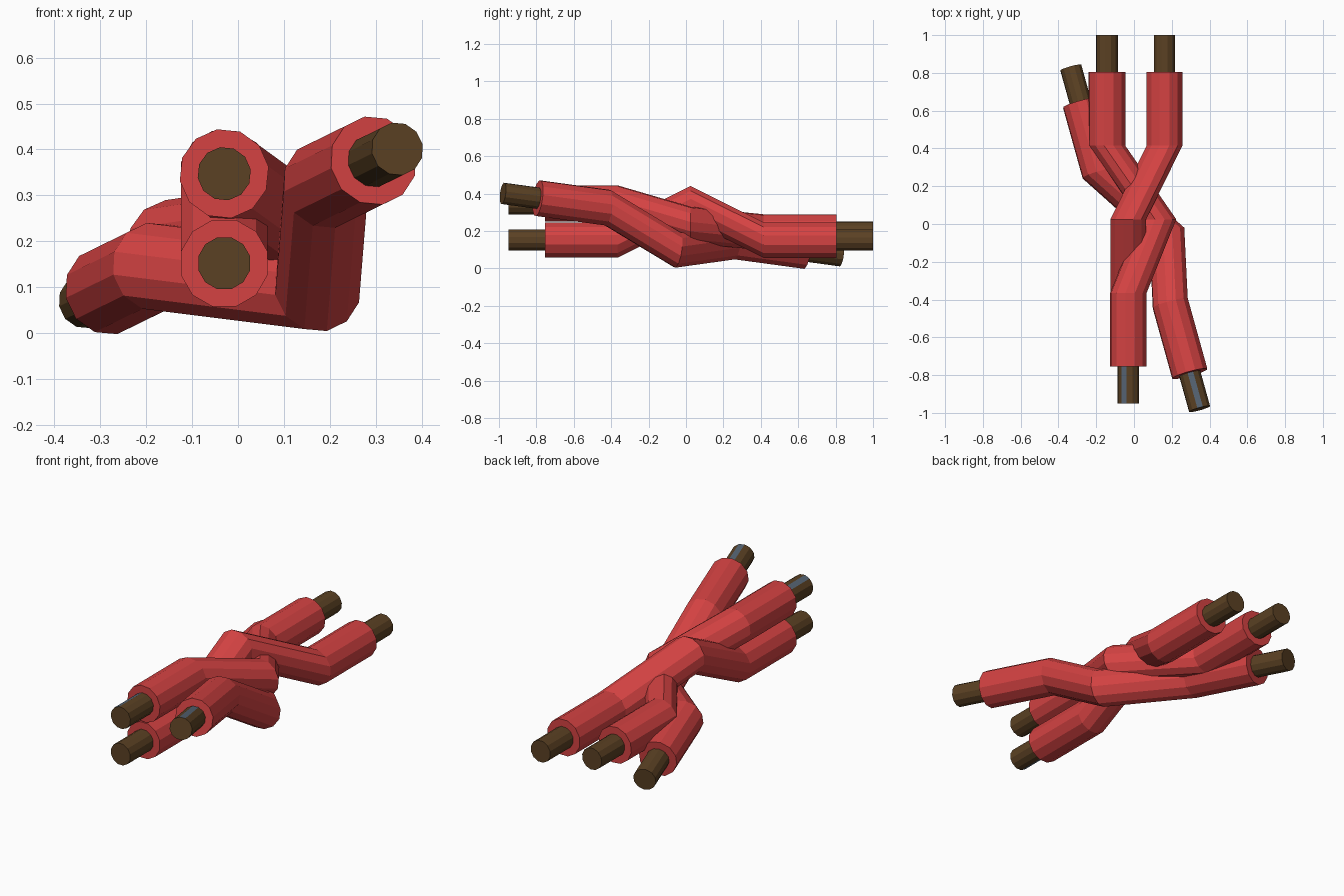
import bpy, bmesh, math
from mathutils import Vector

if "Cube" in bpy.data.objects:
    bpy.data.objects.remove(bpy.data.objects["Cube"])

SIDES, R_SLEEVE, R_CORE = 12, 0.098, 0.0585
STEP, TIP = 0.39, 0.195            # spacing of bends, bare wire length


def material(name, rgb):
    m = bpy.data.materials.new(name)
    m.diffuse_color = (*rgb, 1)
    m.use_nodes = True
    m.node_tree.nodes["Principled BSDF"].inputs["Base Color"].default_value = m.diffuse_color
    return m


RED = material("red_insulation", (0.66, 0.055, 0.055))
BROWN = material("brown_wire", (0.105, 0.053, 0.017))
BLUE = material("blue_grey_fleck", (0.09, 0.125, 0.17))


def tube(name, centres, radius, e1, e2, roll, mats, fleck=None):
    """Sheared tube: every ring lies in the plane spanned by e1 and e2."""
    bm = bmesh.new()
    rings = []
    for c in centres:
        ring = []
        for k in range(SIDES):
            a = roll + math.tau * (k - 0.5) / SIDES
            ring.append(bm.verts.new(c + radius * (math.cos(a) * e1 + math.sin(a) * e2)))
        rings.append(ring)
    for r0, r1 in zip(rings, rings[1:]):
        for k in range(SIDES):
            n = (k + 1) % SIDES
            f = bm.faces.new((r0[k], r0[n], r1[n], r1[k]))
            f.material_index = 1 if k == fleck else 0
    bm.faces.new(rings[0])
    bm.faces.new(rings[-1])
    bmesh.ops.recalc_face_normals(bm, faces=bm.faces)
    me = bpy.data.meshes.new(name)
    bm.to_mesh(me)
    bm.free()
    for m in mats:
        me.materials.append(m)
    bpy.context.collection.objects.link(bpy.data.objects.new(name, me))


def strand(name, front_bend, direction, roll_deg):
    d = Vector(direction).normalized()
    e1 = d.cross(Vector((0, 0, 1))).normalized()
    e2 = e1.cross(d)
    roll = math.radians(roll_deg)

    def offset(length, deg):
        a = roll + math.radians(deg)
        return length * (math.cos(a) * e1 + math.sin(a) * e2)

    # front end, front bend, crossing, rear bend, rear end
    bend1 = Vector(front_bend)
    cross = bend1 + STEP * d + offset(0.194, 0)
    bend2 = cross + STEP * d + offset(0.273, -135.5)
    front, rear = bend1 - STEP * d, bend2 + STEP * d
    tube(name + "_insulation", [front, bend1, cross, bend2, rear],
         R_SLEEVE, e1, e2, roll, [RED])
    # bare wire ends; one facet of the front wire is blue-grey
    tube(name + "_front_wire", [front - TIP * d, front + 0.03 * d],
         R_CORE, e1, e2, roll, [BROWN, BLUE], fleck=5)
    tube(name + "_rear_wire", [rear - 0.03 * d, rear + TIP * d],
         R_CORE, e1, e2, roll, [BROWN])


# the same bent strand, three times, rolled about its own axis
strand("upper_strand", (-0.03, -0.365, 0.347), (0, 1, 0), -36)
strand("lower_strand", (-0.03, -0.365, 0.152), (0, 1, 0), 90)
strand("slanted_strand", (0.192, -0.42, 0.325), (-0.265, 0.955, -0.13), -65)
